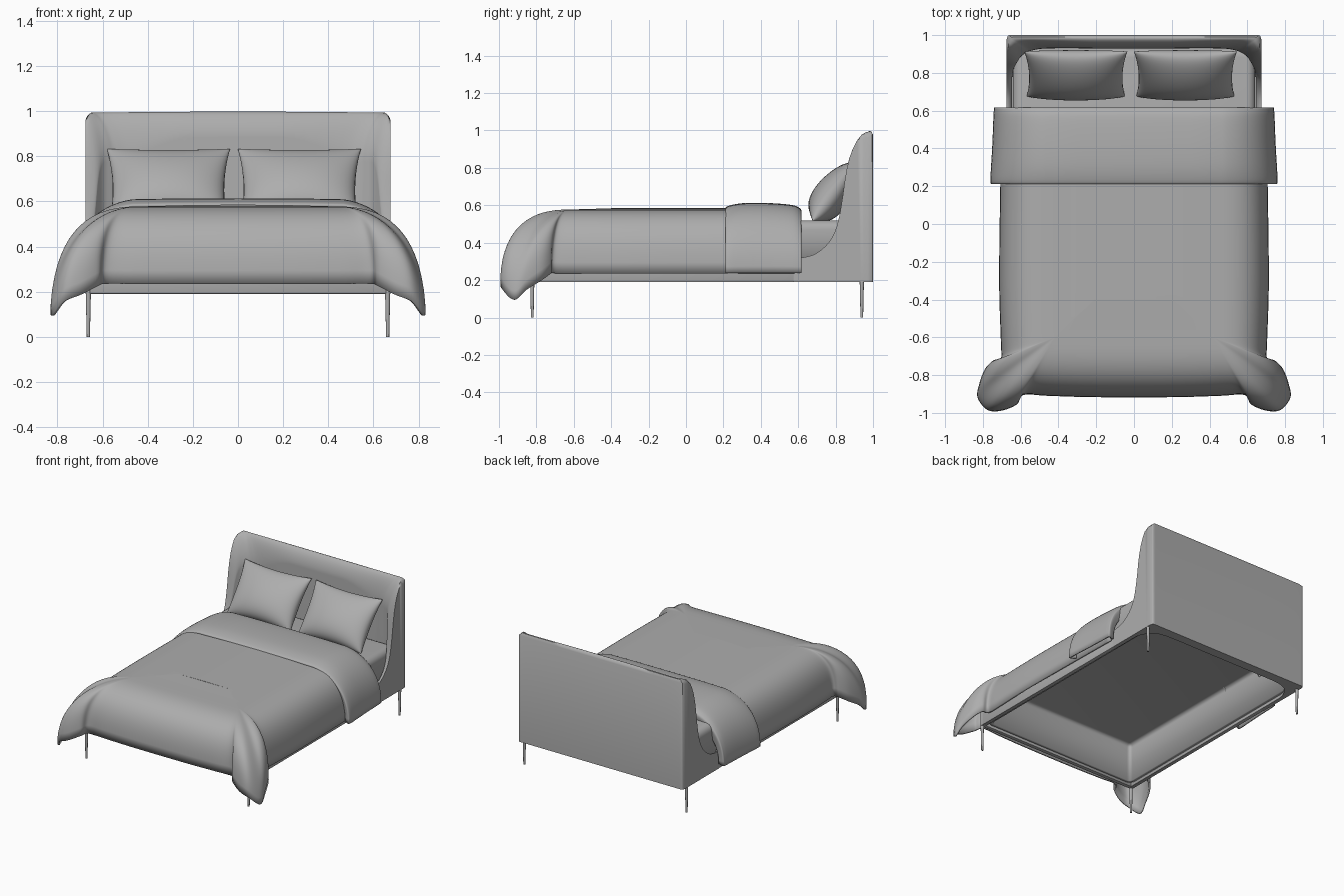
import bpy, bmesh, math
from mathutils import Vector

if "Cube" in bpy.data.objects:
    bpy.data.objects.remove(bpy.data.objects["Cube"])

# Mid-grey shared by every part
grey = bpy.data.materials.new('mid_grey')
grey.diffuse_color = (0.42, 0.42, 0.42, 1)
grey.use_nodes = True
grey.node_tree.nodes["Principled BSDF"].inputs["Base Color"].default_value = grey.diffuse_color


def smooth(ob, angle):
    ob.data.materials.clear()
    ob.data.materials.append(grey)
    bpy.ops.object.select_all(action='DESELECT')
    ob.select_set(True)
    bpy.context.view_layer.objects.active = ob
    bpy.ops.object.shade_smooth_by_angle(angle=math.radians(angle))


def finish(name, bm, angle=40):
    me = bpy.data.meshes.new(name)
    bm.to_mesh(me)
    bm.free()
    ob = bpy.data.objects.new(name, me)
    bpy.context.collection.objects.link(ob)
    smooth(ob, angle)
    return ob


def box(name, lo, hi, bevel=0.004):
    bm = bmesh.new()
    bmesh.ops.create_cube(bm, size=1)
    for v in bm.verts:
        v.co = [(a + b) / 2 + c * (b - a) for a, b, c in zip(lo, hi, v.co)]
    bmesh.ops.bevel(bm, geom=bm.edges[:], offset=bevel, segments=2, affect='EDGES', profile=0.5)
    return finish(name, bm)


def spline(pts, steps):
    """Catmull-Rom curve through pts."""
    pts = [Vector(p) for p in pts]
    out = []
    for i in range(len(pts) - 1):
        a, b, c, d = pts[max(i - 1, 0)], pts[i], pts[i + 1], pts[min(i + 2, len(pts) - 1)]
        for k in range(steps):
            t = k / steps
            out.append(0.5 * (2 * b + (c - a) * t + (2 * a - 5 * b + 4 * c - d) * t * t
                              + (3 * b - a - 3 * c + d) * t ** 3))
    return out + [pts[-1]]


def skin(name, rows, thick=0, angle=60):
    """Skin rows of points: a closed body, or a cloth with thickness on its inner side."""
    bm = bmesh.new()
    vs = [[bm.verts.new(p) for p in r] for r in rows]
    for r0, r1 in zip(vs, vs[1:]):
        for i in range(len(r0) - 1):
            bm.faces.new((r0[i], r0[i + 1], r1[i + 1], r1[i]))
    bmesh.ops.remove_doubles(bm, verts=bm.verts[:], dist=0.0004)
    if not thick:
        bmesh.ops.holes_fill(bm, edges=[e for e in bm.edges if e.is_boundary], sides=0)
    bmesh.ops.recalc_face_normals(bm, faces=bm.faces[:])
    if thick and sum(f.normal.z * f.calc_area() for f in bm.faces) < 0:
        bmesh.ops.reverse_faces(bm, faces=bm.faces[:])
    ob = finish(name, bm, angle)
    if thick:
        m = ob.modifiers.new('thickness', 'SOLIDIFY')
        m.thickness, m.offset = thick, -1
    return ob


def mirrored(half):
    """Half outline ending near x = 0, completed by its mirror image."""
    return half + [(-p[0], *p[1:]) for p in reversed(half)]


# Headboard: U-shaped wall whose rounded rim follows the wing outline
wing = spline([(0.57, 0.32), (0.63, 0.322), (0.70, 0.345), (0.77, 0.41), (0.81, 0.50), (0.835, 0.63), (0.85, 0.74),
               (0.87, 0.84), (0.90, 0.92), (0.94, 0.98), (0.975, 1.0), (0.993, 0.993), (1.0, 0.975)], 4)


def rim(x, y):
    z = wing[-1].y
    for p, q in zip(wing, wing[1:]):
        if p.x <= y <= q.x:
            z = p.y + (q.y - p.y) * (y - p.x) / max(q.x - p.x, 1e-6)
            break
    d = max(0, abs(x) - 0.625)
    return min(z, 0.95 + math.sqrt(max(0, 0.0026 - d * d)))


# plan columns: inner x, y and outer x, y
columns = [(0.645, y, 0.675, y) for y in (0.575, 0.65, 0.72, 0.77)]
columns += [(0.642, 0.80, 0.675, 0.815), (0.633, 0.83, 0.675, 0.86), (0.60, 0.885, 0.675, 0.95),
            (0.565, 0.908, 0.672, 0.985), (0.53, 0.921, 0.655, 1.0), (0.45, 0.93, 0.57, 1.0), (0.2, 0.93, 0.2, 1.0)]
half = [tuple(c) for c in spline(columns, 5)]
half += [(-a, b, -c, d) for a, b, c, d in reversed(half)]
rows = []
for ix, iy, ox, oy in half:
    ox, oy = max(-0.675, min(0.675, ox)), min(1.0, oy)
    drop = 1.2 * math.hypot(ox - ix, oy - iy)
    row = [(ox, oy, 0.19), (ix, iy, 0.19)]
    for k in range(13):
        a = k / 12 * math.pi / 2
        f = 1 - math.cos(a)
        x, y = ix + (ox - ix) * f, iy + (oy - iy) * f
        row.append((x, y, rim(x, y) - drop * (1 - math.sin(a))))
    rows.append(row + [row[0]])
skin('headboard', rows, angle=50)

# Frame rails and tapered legs
box('foot_rail', (-0.675, -0.83, 0.19), (0.675, -0.80, 0.32))
for s, label in ((-1, 'left'), (1, 'right')):
    xs = sorted((s * 0.645, s * 0.675))
    box(label + '_rail', (xs[0], -0.81, 0.19), (xs[1], 0.575, 0.32))
    for y, end in ((-0.822, 'front'), (0.94, 'back')):
        bpy.ops.mesh.primitive_cone_add(vertices=16, radius1=0.007, radius2=0.012, depth=0.22,
                                        location=(s * 0.663, y, 0.11))
        leg = bpy.context.object
        leg.name = f'{end}_{label}_leg'
        smooth(leg, 40)

# Mattress, open underneath
bm = bmesh.new()
bmesh.ops.create_cube(bm, size=1)
for v in bm.verts:
    v.co = (v.co.x * 1.285, v.co.y * 1.735 + 0.065, 0.365 + v.co.z * 0.31)
bmesh.ops.delete(bm, geom=[f for f in bm.faces if f.normal.z < -0.9], context='FACES')
edges = [e for e in bm.edges if len(e.link_faces) == 2]
bmesh.ops.bevel(bm, geom=edges, offset=0.05, segments=5, affect='EDGES', profile=0.5)
mattress = finish('mattress', bm)
m = mattress.modifiers.new('thickness', 'SOLIDIFY')
m.thickness, m.offset = 0.025, -1

# Duvet: hem path around the bed, with flared foot corners that fade out upwards
hem_half = [(0.70, 0.58, 0.235), (0.708, 0.2, 0.235), (0.714, -0.3, 0.235), (0.705, -0.62, 0.235),
            (0.705, -0.71, 0.237), (0.745, -0.722, 0.235), (0.79, -0.77, 0.20), (0.82, -0.85, 0.15),
            (0.828, -0.92, 0.095), (0.775, -0.985, 0.155), (0.70, -0.988, 0.185), (0.62, -0.955, 0.225),
            (0.585, -0.905, 0.235), (0.45, -0.91, 0.235), (0.2, -0.917, 0.235)]
rows = []
for p in spline(mirrored(hem_half), 6):
    q = Vector((max(-0.42, min(0.42, p.x)), max(-0.6, p.y), 0.578))
    n = 2.1 + 0.7 * max(0, p.z - 0.1) / 0.135
    top = Vector((q.x * 0.5, max(-0.4, p.y), 0.584))
    row = [Vector((0, max(-0.4, p.y), 0.586)), top, q.lerp(top, 0.5)]
    for i in range(19):
        a = i / 18 * math.pi / 2
        s = math.sin(a) ** (2 / n)
        c = max(0, math.cos(a)) ** (2 / n)
        row.append(Vector((q.x + (p.x - q.x) * s, q.y + (p.y - q.y) * s, p.z + (q.z - p.z) * c)))
    rows.append(row)
for i in range(3, len(rows[0])):
    for _ in range(int(34 * (1 - (i - 3) / 18) ** 1.3)):
        ring = [r[i] for r in rows]
        for j in range(1, len(rows) - 1):
            rows[j][i] = ring[j] * 0.5 + (ring[j - 1] + ring[j + 1]) * 0.25
skin('duvet', rows, 0.014)

# Turned-back fold of the duvet: arches lofted along y
sections = [(0.235, 0.71, 0.55), (0.213, 0.745, 0.578), (0.222, 0.76, 0.595), (0.30, 0.757, 0.611), (0.42, 0.75, 0.613),
            (0.55, 0.745, 0.604), (0.60, 0.742, 0.59), (0.618, 0.735, 0.565), (0.605, 0.69, 0.50)]
rows = []
for y, hw, top in spline(sections, 4):
    row = []
    for i in range(41):
        a = (i / 20 - 1) * math.pi / 2
        s = math.copysign(abs(math.sin(a)) ** 0.9, a)
        x = s * (hw - 0.4) + 0.4 * max(-1, min(1, a / 0.12))
        row.append((x, y, 0.237 + (top - 0.237) * max(0, math.cos(a)) ** 0.9))
    rows.append(row)
skin('duvet_fold', rows, 0.012)

# Pillows leaning on the headboard, pinched to pointed corners
up, out = Vector((0, 0.118, 0.158)), Vector((0, -0.79, 0.61))
for cx, label in ((-0.308, 'left'), (0.272, 'right')):
    bm = bmesh.new()
    for sgn in (1, -1):
        for vert in bmesh.ops.create_grid(bm, x_segments=24, y_segments=24, size=1)['verts']:
            u, v = math.sin(vert.co.x * math.pi / 2), math.sin(vert.co.y * math.pi / 2)
            w = 0.094 * (max(0, 1 - u * u) * max(0, 1 - v * v)) ** 0.45 * (1 - 0.22 * v)
            x = 0.273 * u * (1 - 0.07 * (1 - v * v)) * (0.975 + 0.025 * v)
            vv = v * (1 - 0.09 * (1 - u * u))
            vert.co = Vector((cx + x, 0.795, 0.675)) + up * vv + out * w * sgn
    bmesh.ops.remove_doubles(bm, verts=bm.verts[:], dist=0.0002)
    bmesh.ops.recalc_face_normals(bm, faces=bm.faces[:])
    finish(label + '_pillow', bm, 60)
